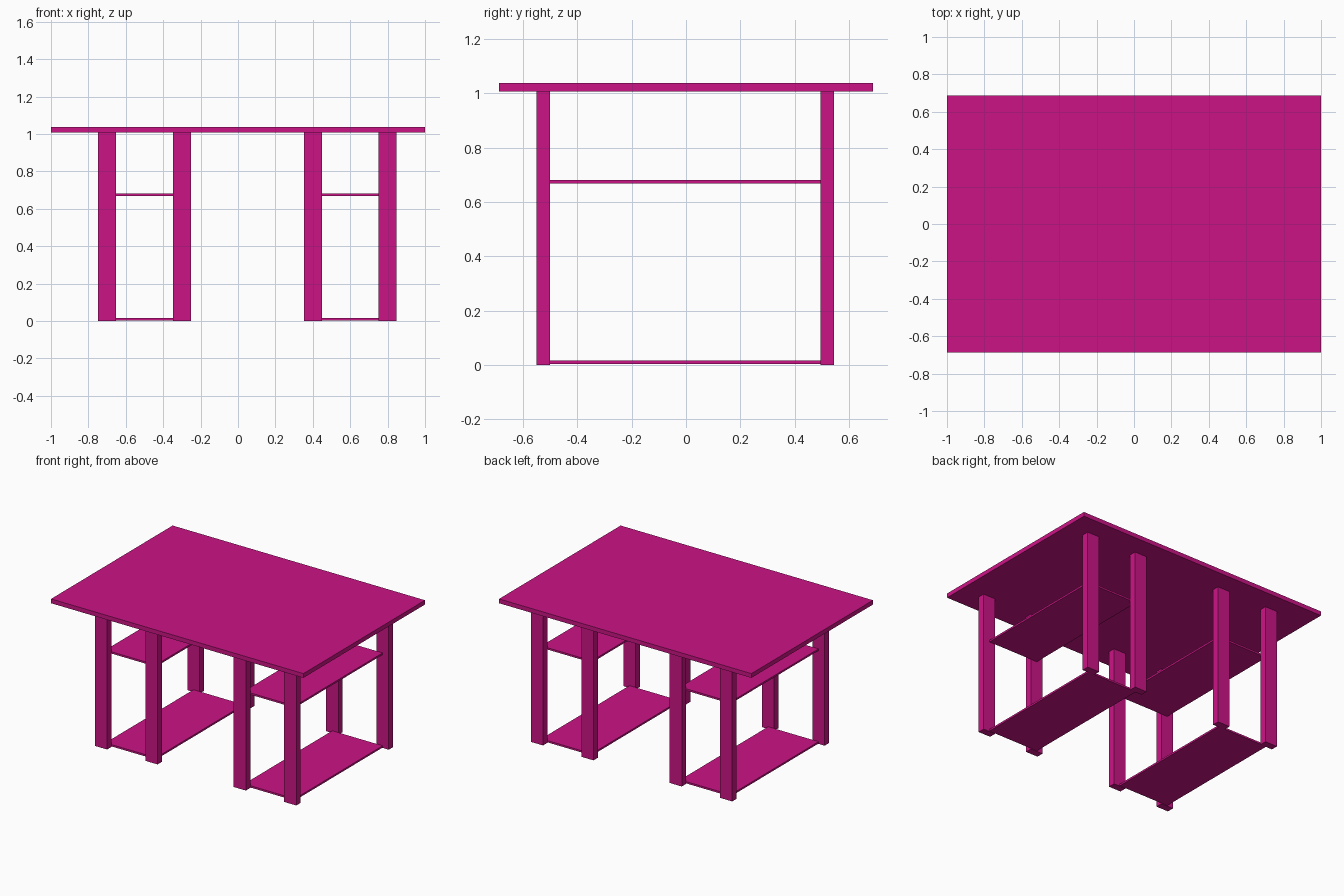
import bpy

if "Cube" in bpy.data.objects:
    bpy.data.objects.remove(bpy.data.objects["Cube"])

mat = bpy.data.materials.new("magenta")
mat.diffuse_color = (0.6, 0.007, 0.24, 1)
mat.use_nodes = True
mat.node_tree.nodes["Principled BSDF"].inputs["Base Color"].default_value = mat.diffuse_color


def box(name, x, y, z):
    """Box from (min, max) ranges on each axis."""
    bpy.ops.mesh.primitive_cube_add(size=1)
    ob = bpy.context.object
    ob.name = name
    ob.location = [(a + b) / 2 for a, b in (x, y, z)]
    ob.scale = [b - a for a, b in (x, y, z)]
    bpy.ops.object.transform_apply(location=False, rotation=False, scale=True)
    ob.data.materials.append(mat)
    return ob


TOP_UNDERSIDE = 1.007

# Table top
box("table_top", (-1, 1), (-0.688, 0.688), (TOP_UNDERSIDE, 1.038))

# Two pedestals, slightly off centre: four flat legs and two shelves each
for side, cx in (("left", -0.5), ("right", 0.6)):
    for leg_side, dx in (("left", -0.2), ("right", 0.2)):
        for end, y in (("front", (-0.551, -0.501)), ("back", (0.495, 0.545))):
            x = cx + dx
            box(f"{side}_pedestal_{end}_{leg_side}_leg",
                (x - 0.048, x + 0.048), y, (0, TOP_UNDERSIDE))
    # Shelves run to the leg centre lines and butt against their inner faces
    for level, z in (("lower", 0.003), ("upper", 0.668)):
        box(f"{side}_pedestal_{level}_shelf",
            (cx - 0.2, cx + 0.2), (-0.501, 0.495), (z, z + 0.013))
